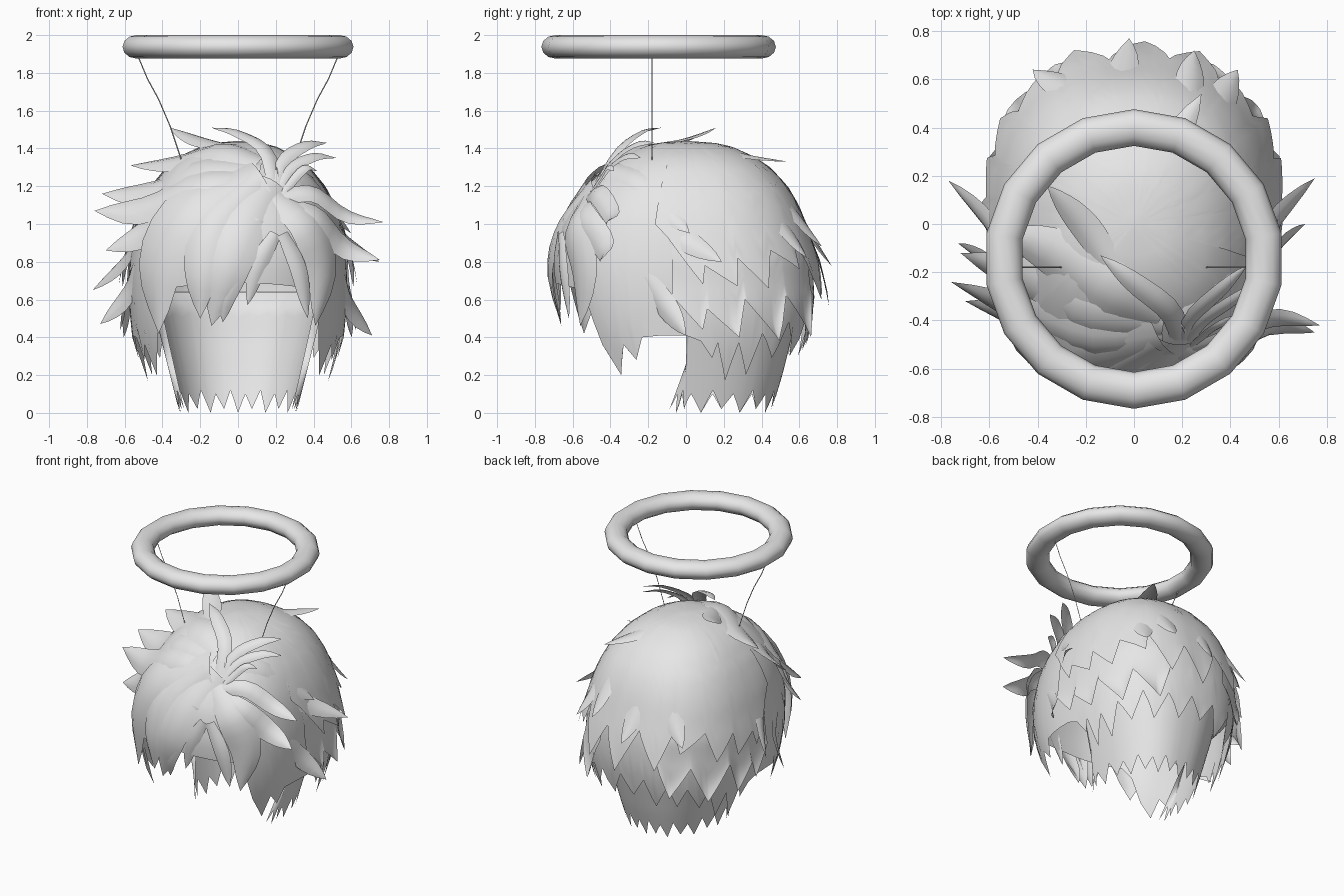
import bpy, bmesh, math
from mathutils import Vector

if "Cube" in bpy.data.objects:
    bpy.data.objects.remove(bpy.data.objects["Cube"], do_unlink=True)

GREY = bpy.data.materials.new("plain grey")
GREY.use_nodes = True
GREY.diffuse_color = (0.8, 0.8, 0.8, 1)
for node in GREY.node_tree.nodes:
    if node.type == 'BSDF_PRINCIPLED':
        node.inputs["Base Color"].default_value = (0.8, 0.8, 0.8, 1)


def finish(name, bm):
    bmesh.ops.remove_doubles(bm, verts=bm.verts, dist=0.0005)
    bmesh.ops.recalc_face_normals(bm, faces=bm.faces)
    mesh = bpy.data.meshes.new(name)
    bm.to_mesh(mesh)
    bm.free()
    for p in mesh.polygons:
        p.use_smooth = True
    mesh.materials.append(GREY)
    ob = bpy.data.objects.new(name, mesh)
    bpy.context.collection.objects.link(ob)
    return ob


def lookup(table, k):
    """Linear interpolation in a sorted table of (key, value, ...) rows."""
    if k <= table[0][0]:
        return table[0][1:]
    for a, b in zip(table, table[1:]):
        if k <= b[0]:
            f = (k - a[0]) / (b[0] - a[0])
            return tuple(u + (v - u) * f for u, v in zip(a[1:], b[1:]))
    return table[-1][1:]


def add_grid(bm, rows):
    grid = [[bm.verts.new(p) for p in row] for row in rows]
    for r0, r1 in zip(grid, grid[1:]):
        for i in range(len(r0) - 1):
            bm.faces.new((r0[i], r0[i + 1], r1[i + 1], r1[i]))


# Head outline by height: z, half width, depth to the front, depth to the back
HEAD = [(0.0, 0.42, 0.42, 0.50), (0.2, 0.51, 0.54, 0.57), (0.4, 0.56, 0.63, 0.65),
        (0.6, 0.58, 0.68, 0.68), (0.8, 0.575, 0.70, 0.67), (1.0, 0.54, 0.66, 0.62),
        (1.1, 0.505, 0.60, 0.585), (1.2, 0.455, 0.53, 0.53), (1.3, 0.375, 0.42, 0.44),
        (1.36, 0.30, 0.34, 0.35), (1.41, 0.20, 0.23, 0.24), (1.43, 0.12, 0.14, 0.15),
        (1.44, 0.0, 0.0, 0.0)]
NAPE = [(0.0, 0.31, 0.18, 0.45), (0.2, 0.36, 0.04, 0.51), (0.4, 0.41, -0.10, 0.56),
        (0.57, 0.45, -0.08, 0.59), (0.64, 0.56, 0.05, 0.66)]


def surface(outline, deg, z, scale=1.0):
    """Point on the rounded outline; 0 degrees is the front, 90 is +x."""
    hx, front, back = lookup(outline, z)
    s, c = math.sin(math.radians(deg)), math.cos(math.radians(deg))
    r = scale * (abs(s) ** 2.4 + abs(c) ** 2.4) ** (-1 / 2.4)
    return Vector((hx * s * r, -(front if c > 0 else back) * c * r, z))


def shell(name, outline, hem, top, lift=0.0, flare=0.0, power=2.0, rows=18):
    """Hair sheet hanging from `top` down to a jagged hem of (degrees, z)."""
    a0, a1 = hem[0][0], hem[-1][0]
    cols = sorted({a for a, z in hem} | {a for a in range(int(a0), int(a1) + 1, 4)})
    lo, hi = min(z for a, z in hem), max(z for a, z in hem)
    bm = bmesh.new()
    lines = []
    for a in cols:
        end = lookup(hem, a)[0]
        tip = (hi - end) / (hi - lo)
        line = []
        for i in range(rows + 1):
            t = i / rows
            z = top - (top - end) * t ** power
            line.append(surface(outline, a, z, 1 + lift * min(1, 3 * t) + flare * tip * t ** 6))
        lines.append(line)
    add_grid(bm, lines)
    return finish(name, bm)


# Main cap: straight brow edge in front, side locks and back hem
CAP_HEM = [(-47, .36), (-43, .58), (-38, .66), (-20, .68), (0, .69), (20, .68), (38, .66), (43, .58),
           (47, .36), (53, .20), (59, .36), (64, .28), (69, .40), (78, .41), (90, .41), (97, .38),
           (103, .29), (105, .37), (111, .17), (115, .37), (122, .20), (126, .42), (135, .29),
           (141, .48), (149, .30), (157, .48), (166, .33), (174, .50), (183, .36), (192, .5),
           (199, .30), (208, .47), (213, .31), (220, .45), (227, .29), (233, .42), (238, .20),
           (245, .37), (249, .17), (255, .37), (257, .29), (263, .38), (270, .41), (282, .41),
           (291, .40), (296, .28), (301, .36), (307, .20), (313, .36)]
shell("hair_cap", HEAD, CAP_HEM, 1.44)

# Outer layer over the sides and back, with flared swept tips
LAYER = [(76, 1.0), (82, .93), (97, .68), (98, .78), (111, .67), (112, .82), (124, .66), (128, .86),
         (142, .76), (144, .90), (156, .60), (166, .84), (176, .56), (190, .86), (202, .62),
         (212, .88), (216, .74), (230, .86), (236, .66), (247, .82), (249, .67), (261, .78),
         (263, .68), (278, .93), (284, 1.0)]
shell("back_layer", HEAD, LAYER, 1.436, lift=0.015, flare=0.11)

# Lower layer at the sides, ending in larger points
for name, points in (("lower_layer_left", [(84, .62), (97, .44), (99, .55), (112, .40), (115, .6),
                                           (130, .38), (135, .62), (150, .40), (158, .7)]),
                     ("lower_layer_right", [(200, .7), (210, .42), (222, .62), (231, .38), (245, .6),
                                            (249, .40), (261, .55), (263, .44), (276, .62)])):
    shell(name, HEAD, points, 1.0, lift=0.012, flare=0.12, power=1.0)

# Nape hair with a fine toothed hem
nape_hem = [(60 + i * 240 / 36, (.12, .02, .10, .0)[(i + 1) % 4]) for i in range(37)]
shell("nape_hair", NAPE, nape_hem, 0.64, power=1.0, rows=14)


def spline(pts, t):
    """Smooth curve through the points."""
    n = len(pts) - 1
    i = min(int(t * n), n - 1)
    f = t * n - i
    b, c = pts[i], pts[i + 1]
    a = pts[i - 1] if i else 2 * b - c
    d = pts[i + 2] if i + 2 <= n else 2 * c - b
    return 0.5 * (2 * b + (c - a) * f + (2 * a - 5 * b + 4 * c - d) * f * f
                  + (3 * b - a - 3 * c + d) * f ** 3)


def lock(name, width, *points, steps=10):
    """Tapered, slightly domed strand that lies on the head."""
    pts = [Vector(p) for p in points]
    rows = []
    for i in range(steps + 1):
        t = i / steps
        p = spline(pts, t)
        along = (spline(pts, min(1, t + .02)) - spline(pts, max(0, t - .02))).normalized()
        out = (p - Vector((0, 0, 0.75))).normalized()
        side = along.cross(out).normalized()
        out = side.cross(along)
        w = width / 2 * (0.5 + t) * (1 - t ** 2.2) / 0.8
        rows.append([p + side * w * k - out * k * k * w * 0.3 for k in (-1, -.5, 0, .5, 1)])
    bm = bmesh.new()
    add_grid(bm, rows)
    return finish(name, bm)


# Large fringe strands falling from the parting
lock("fringe_middle", .27, (.17, -.50, 1.24), (.03, -.68, 1.0), (-.07, -.735, .75), (-.14, -.66, .46))
lock("fringe_middle_edge", .12, (.10, -.65, 1.03), (.02, -.72, .8), (-.06, -.71, .62), (-.08, -.66, .48))
lock("fringe_right_inner", .22, (.10, -.52, 1.25), (-.14, -.66, 1.02), (-.20, -.71, .75), (-.20, -.67, .50))
lock("fringe_right", .36, (.12, -.50, 1.27), (-.25, -.59, 1.10), (-.43, -.58, .80), (-.42, -.54, .42))
lock("fringe_left", .24, (.2, -.54, 1.15), (.38, -.60, 1.0), (.46, -.56, .75), (.41, -.56, .46))
lock("fringe_inner", .10, (.20, -.68, .95), (.11, -.70, .78), (.05, -.67, .57))
lock("fringe_inner_left", .10, (.24, -.67, .95), (.33, -.66, .75), (.37, -.62, .50))

# Strands sweeping from the parting across the right side of the head
lock("sweep_low", .22, (.12, -.48, 1.25), (-.2, -.50, 1.23), (-.5, -.37, 1.09), (-.76, -.24, 1.07))
lock("sweep_mid", .26, (.12, -.43, 1.30), (-.2, -.39, 1.31), (-.45, -.25, 1.19), (-.72, -.12, 1.16))
lock("sweep_high", .26, (.12, -.38, 1.34), (-.1, -.28, 1.41), (-.33, -.13, 1.35), (-.57, -.02, 1.31))
lock("sweep_front", .20, (.0, -.54, 1.2), (-.35, -.50, 1.08), (-.52, -.40, .95), (-.70, -.32, .86))
lock("crown_spike", .13, (-.08, -.2, 1.42), (-.2, -.02, 1.45), (-.36, .16, 1.51))

# Strands sweeping over the left side
lock("left_sweep_high", .12, (.2, -.54, 1.13), (.4, -.48, 1.17), (.58, -.40, 1.05), (.77, -.42, 1.01))
lock("left_sweep_low", .16, (.2, -.56, 1.11), (.42, -.55, 1.04), (.57, -.44, .88), (.75, -.45, .81))
lock("left_sweep_back", .18, (.2, -.43, 1.3), (.38, -.28, 1.25), (.5, -.13, 1.1), (.60, .02, .95))

# Loose tuft springing from the parting
TUFT = [((.16, -.38, 1.38), (-.14, -.13, 1.51), .10), ((.24, -.40, 1.33), (.47, -.17, 1.43), .08),
        ((.28, -.42, 1.29), (.52, -.24, 1.35), .07), ((.30, -.46, 1.24), (.42, -.38, 1.28), .05)]
for i, (mid, tip, w) in enumerate(TUFT):
    m, e = Vector(mid), Vector(tip)
    lock("tuft_%d" % (i + 1), w, (.2, -.55, 1.10), m, m.lerp(e, .55) + Vector((0, 0, .04)), e)

# Spikes peeling off the sides and back: start angle, start height, tip
SPIKES = [(-74, 1.0, (-.77, .18, .65)), (-68, .78, (-.73, -.08, .47)), (74, 1.05, (.75, .19, .80)),
          (72, .72, (.71, .0, .41)), (-150, 1.12, (-.42, .64, .80)), (136, 1.12, (.43, .64, .82)),
          (-172, 1.15, (-.02, .77, .78)), (150, 1.2, (.25, .72, .88)), (148, 1.41, (.28, .54, 1.33))]
for i, (deg, z, tip) in enumerate(SPIKES):
    base = surface(HEAD, deg, z, 1.0)
    end = Vector(tip)
    half = math.degrees(math.atan2(end.x, -end.y)) % 360
    half = (deg % 360 + half) / 2
    lock("spike_%d" % (i + 1), .13, base, surface(HEAD, half, (z + end.z) / 2, 1.05), end, steps=8)

# Halo ring
bpy.ops.mesh.primitive_torus_add(major_segments=18, minor_segments=12, major_radius=0.545,
                                 minor_radius=0.076, location=(0, -0.145, 1.938),
                                 rotation=(0, 0, math.pi / 2))
halo = bpy.context.object
halo.name = "halo"
halo.scale.z = 0.82
halo.data.materials.append(GREY)
bpy.ops.object.shade_smooth()

# Thin wires carrying the halo
for side, word in ((1, "left"), (-1, "right")):
    curve = bpy.data.curves.new(word + "_wire", 'CURVE')
    curve.dimensions = '3D'
    curve.bevel_depth = 0.003
    curve.bevel_resolution = 0
    line = curve.splines.new('POLY')
    path = [(.53, 1.89), (.48, 1.77), (.42, 1.66), (.36, 1.52), (.30, 1.34)]
    line.points.add(len(path) - 1)
    for pt, (x, z) in zip(line.points, path):
        pt.co = (side * x, -0.18, z, 1)
    curve.materials.append(GREY)
    wire = bpy.data.objects.new(word + "_wire", curve)
    bpy.context.collection.objects.link(wire)
